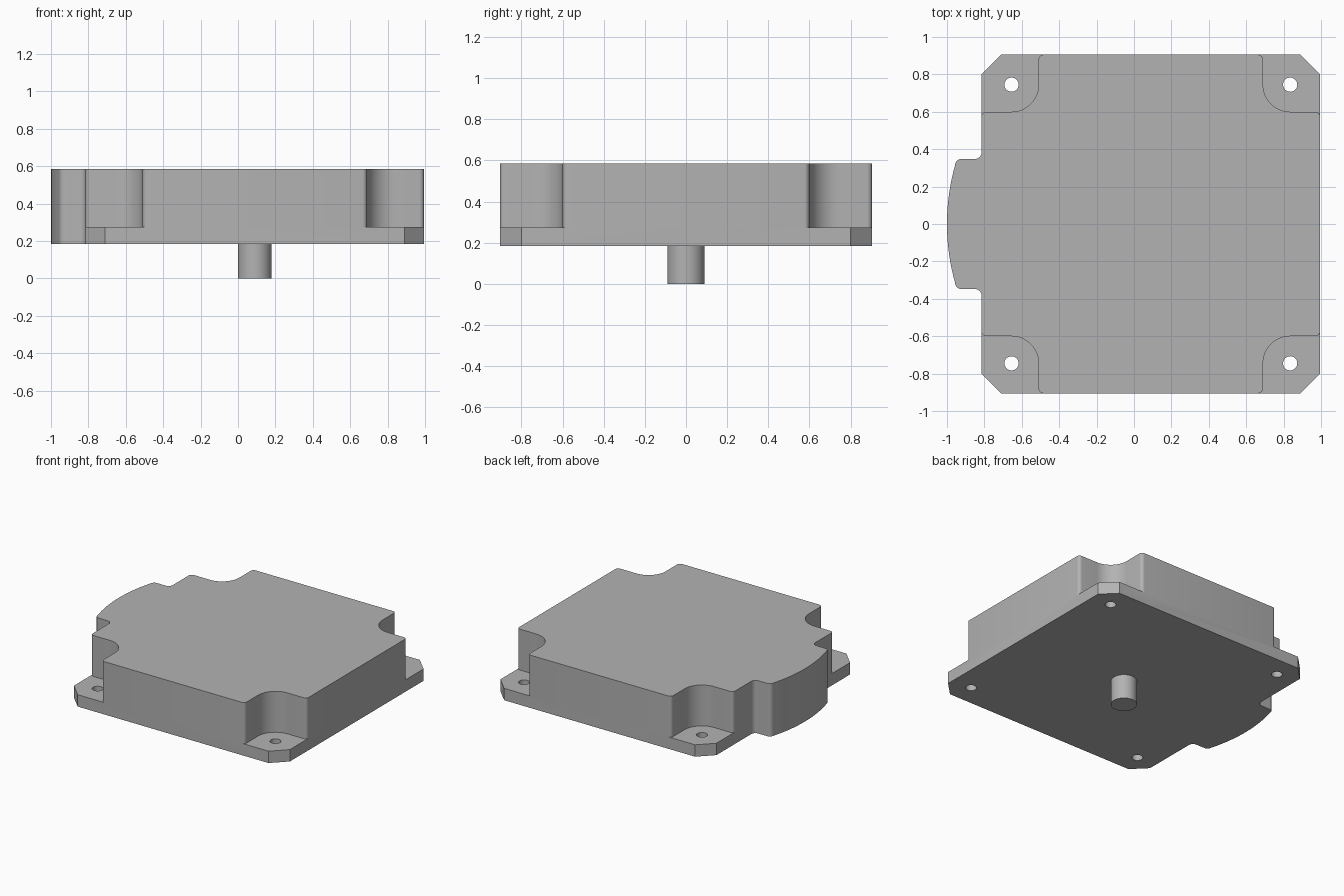
import bpy, bmesh
from math import sin, cos, radians

old = bpy.data.objects.get("Cube")
if old:
    bpy.data.objects.remove(old, do_unlink=True)

CX, HALF, CHAMFER = 0.09, 0.905, 0.105     # housing centre, half width, corner cut
BOTTOM, FLANGE, TOP = 0.185, 0.275, 0.585  # height levels
NOTCH, HOLE = 0.60, 0.745                  # corner recess edge and screw hole offset

grey = bpy.data.materials.new("Grey metal")
grey.use_nodes = True
grey.diffuse_color = (0.45, 0.45, 0.45, 1)
grey.node_tree.nodes["Principled BSDF"].inputs["Base Color"].default_value = grey.diffuse_color


def arc(cx, cy, r, start, end, n=10):
    angles = [radians(start + (end - start) * i / n) for i in range(n + 1)]
    return [(cx + r * cos(a), cy + r * sin(a)) for a in angles]


def prisms(name, outlines, z0, z1):
    """One object holding an upright prism for each outline."""
    bm = bmesh.new()
    for outline in outlines:
        face = bm.faces.new([bm.verts.new((x, y, z0)) for x, y in outline])
        ext = bmesh.ops.extrude_face_region(bm, geom=[face])["geom"]
        bmesh.ops.translate(bm, vec=(0, 0, z1 - z0),
                            verts=[v for v in ext if isinstance(v, bmesh.types.BMVert)])
    bmesh.ops.recalc_face_normals(bm, faces=bm.faces)
    mesh = bpy.data.meshes.new(name)
    bm.to_mesh(mesh)
    bm.free()
    mesh.materials.append(grey)
    obj = bpy.data.objects.new(name, mesh)
    bpy.context.collection.objects.link(obj)
    return obj


def activate(obj):
    bpy.ops.object.select_all(action="DESELECT")
    obj.select_set(True)
    bpy.context.view_layer.objects.active = obj


def cut(obj, cutter):
    activate(obj)
    mod = obj.modifiers.new("Cut", "BOOLEAN")
    mod.operation, mod.solver, mod.object = "DIFFERENCE", "EXACT", cutter
    bpy.ops.object.modifier_apply(modifier=mod.name)
    bpy.data.objects.remove(cutter, do_unlink=True)


def four_corners(outline):
    return [[(CX + sx * u, sy * v) for u, v in outline] for sx in (-1, 1) for sy in (-1, 1)]


# Housing outline: upper half with the side connector bulge, then mirrored
left, right, inner = CX - HALF, CX + HALF, HALF - CHAMFER
bulge = arc(0.16, 0, 1.16, 180, 164.3, 14)
upper = bulge + arc(-0.922, 0.313, 0.035, 160, 90, 6)
upper += arc(left - 0.035, 0.383, 0.035, 270, 360, 8)
upper += [(left, inner), (left + CHAMFER, HALF), (right - CHAMFER, HALF), (right, inner)]
lower = [(x, -y) for x, y in reversed(upper[1:])]
housing = prisms("motor_housing", [upper + lower], BOTTOM, TOP)

# Rounded corner recesses that leave the mounting ears
f = 0.025
recess = arc(NOTCH - f, HALF - f, f, 90, 0, 6)
recess += arc(HOLE, HOLE, HOLE - NOTCH, 180, 270, 16)
recess += arc(HALF - f, NOTCH - f, f, 90, 0, 6)
recess += [(1.1, NOTCH - f), (1.1, 1.1), (NOTCH - f, 1.1)]
cut(housing, prisms("recess_cutter", four_corners(recess), FLANGE, TOP + 0.1))

# Screw holes through the ears
circle = arc(HOLE, HOLE, 0.038, 0, 360, 32)[:-1]
cut(housing, prisms("hole_cutter", four_corners(circle), BOTTOM - 0.1, FLANGE + 0.1))

# Output shaft below the housing
shaft = prisms("output_shaft", [arc(CX, 0, 0.09, 0, 360, 48)[:-1]], 0, BOTTOM + 0.01)

for part in (housing, shaft):
    activate(part)
    bpy.ops.object.shade_smooth_by_angle(angle=radians(30))
